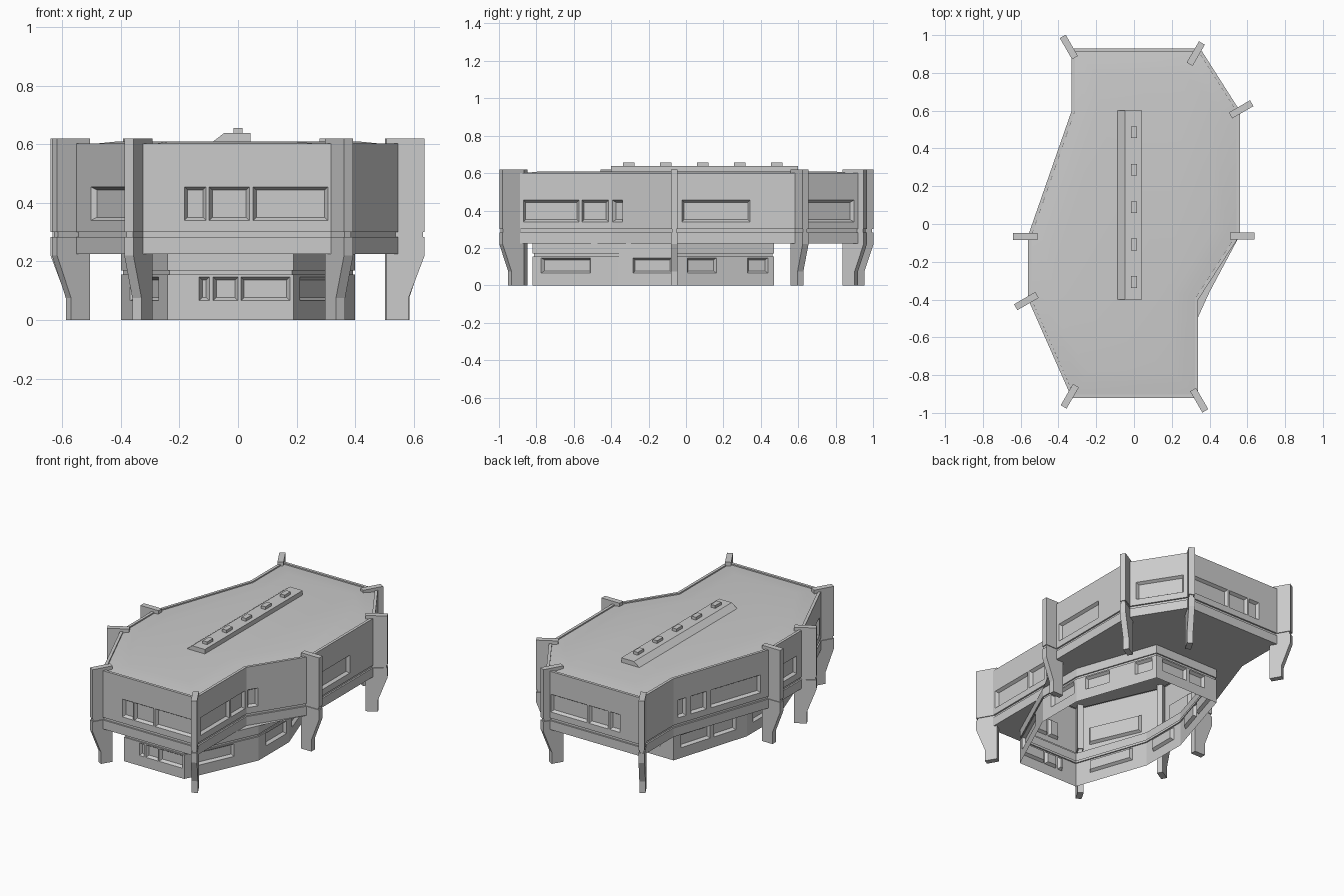
import bpy, bmesh
from math import cos, sin, radians
from mathutils import Vector, Matrix

if "Cube" in bpy.data.objects:
    bpy.data.objects.remove(bpy.data.objects["Cube"])

# Plan outlines, counter-clockwise from the front-left corner
UPPER = [(-.33, -.92), (.34, -.92), (.34, -.40), (.56, -.06), (.56, .60),
         (.35, .93), (-.33, .93), (-.33, .60), (-.56, -.06), (-.56, -.40)]
LOWER = [(-.24, -.82), (.19, -.82), (.40, -.36), (.40, -.05),
         (.22, .47), (-.24, .47), (-.40, -.05), (-.40, -.36)]

# Window spans per wall, as fractions along the wall
UPPER_WIN = [[(.22, .33), (.345, .55), (.57, .95)], [(.10, .67), (.70, .97)], [(.02, .18)],
             [(.06, .61)], [(.15, .90)], [(.05, .43), (.45, .65), (.67, .78)], [],
             [(.05, .13), (.18, .34), (.39, .90)], [(.25, .80)], [(.25, .85)]]
LOWER_WIN = [[(.25, .33), (.36, .56), (.58, .97)], [(.10, .67)], [(.25, .92)],
             [(.11, .41), (.73, .94)], [(.10, .50), (.55, .80)], [(.1, .5), (.55, .85)],
             [(.2, .8)], [(.2, .8)]]


def finish(name, bm, weld=True):
    if weld:
        bmesh.ops.remove_doubles(bm, verts=bm.verts, dist=1e-5)
    me = bpy.data.meshes.new(name)
    bm.to_mesh(me)
    bm.free()
    ob = bpy.data.objects.new(name, me)
    bpy.context.collection.objects.link(ob)
    return ob


def face(bm, pts):
    return bm.faces.new([bm.verts.new(p) for p in pts])


def inset(poly, d):
    """Mitred inward offset of a plan outline."""
    out = []
    for i, p in enumerate(poly):
        p, a, b = Vector(p), Vector(poly[i - 1]), Vector(poly[(i + 1) % len(poly)])
        u, v = (p - a).normalized(), (b - p).normalized()
        n1, n2 = Vector((-u.y, u.x)), Vector((-v.y, v.x))
        out.append(tuple(p + (n1 + n2) * d / (1 + n1.dot(n2))))
    return out


def strips(bm, poly, profile):
    """Sweep (inset, z) steps round the outline."""
    for (d0, z0), (d1, z1) in zip(profile, profile[1:]):
        lo, hi = inset(poly, d0), inset(poly, d1)
        for i in range(len(poly)):
            j = (i + 1) % len(poly)
            face(bm, [(*lo[i], z0), (*lo[j], z0), (*hi[j], z1), (*hi[i], z1)])


def window_wall(bm, a, b, spans, zs, depth=.018, frame=.011):
    """One wall panel with bevelled window recesses."""
    a, b = Vector((*a, 0)), Vector((*b, 0))
    length = (b - a).length
    t = (b - a) / length
    inward = Vector((-t.y, t.x, 0))

    def pt(u, z, d=0):
        return a + t * u + inward * d + Vector((0, 0, z))

    cuts = [0] + [f * length for s in spans for f in s] + [length]
    for c, (u0, u1) in enumerate(zip(cuts, cuts[1:])):
        for r, (z0, z1) in enumerate(zip(zs, zs[1:])):
            outer = [pt(u0, z0), pt(u1, z0), pt(u1, z1), pt(u0, z1)]
            if r == 1 and c % 2:
                k = frame
                inner = [pt(u0 + k, z0 + k, depth), pt(u1 - k, z0 + k, depth),
                         pt(u1 - k, z1 - k, depth), pt(u0 + k, z1 - k, depth)]
                for i in range(4):
                    j = (i + 1) % 4
                    face(bm, [outer[i], outer[j], inner[j], inner[i]])
                face(bm, inner)
            else:
                face(bm, outer)


def storey(name, poly, wins, zs, profiles):
    bm = bmesh.new()
    for i, spans in enumerate(wins):
        window_wall(bm, poly[i], poly[(i + 1) % len(poly)], spans, zs)
    for prof in profiles:
        strips(bm, poly, prof)
    return finish(name, bm)


# Upper storey: skirt, groove, window wall, rim
storey("upper_storey", UPPER, UPPER_WIN, [.30, .34, .455, .602],
       [[(0, .225), (0, .283), (.01, .283), (.01, .30), (0, .30)],
        [(0, .602), (.018, .602), (.018, .594)]])

# Lower storey, open underneath
storey("lower_storey", LOWER, LOWER_WIN, [0, .066, .147, .155],
       [[(0, .155), (.008, .155), (.008, .17), (0, .17), (0, .225)]])

# Overhang soffit between the two outlines
bm = bmesh.new()
for poly in (UPPER, LOWER):
    vs = [bm.verts.new((*p, .225)) for p in poly]
    for i in range(len(vs)):
        bm.edges.new((vs[i - 1], vs[i]))
bmesh.ops.triangle_fill(bm, use_beauty=True, use_dissolve=False, edges=bm.edges[:])
for f in bm.faces:
    f.normal_update()
    if f.normal.z > 0:
        f.normal_flip()
finish("overhang_soffit", bm, False)

# Softly crowned roof
bm = bmesh.new()
strips(bm, UPPER, [(.018, .594), (.07, .602), (.14, .609)])
face(bm, [(*p, .609) for p in inset(UPPER, .14)])
roof = finish("roof", bm)
for p in roof.data.polygons:
    p.use_smooth = True


def prism(bm, profile, width, mat):
    """Extrude an (r, z) profile sideways, centred."""
    lo = [mat @ Vector((r, -width / 2, z)) for r, z in profile]
    hi = [mat @ Vector((r, width / 2, z)) for r, z in profile]
    face(bm, lo)
    face(bm, hi[::-1])
    for i in range(len(lo)):
        face(bm, [lo[i - 1], hi[i - 1], hi[i], lo[i]])


# Buttress pillars: tapered leg, neck, upper fin
LEG = [(-.065, 0), (.01, 0), (.01, .075), (.065, .22), (.065, .283), (-.065, .283)]
NECK = [(-.059, .283), (.059, .283), (.059, .30), (-.059, .30)]
FIN = [(-.065, .30), (.065, .30), (.065, .62), (-.065, .62)]
PILLARS = [(-.345, .937, 120), (.327, .902, 60), (.567, .607, 30), (.572, -.063, 0),
           (.345, -.933, -60), (-.34, -.912, 240), (-.57, -.408, 210), (-.575, -.066, 180)]
for n, (x, y, ang) in enumerate(PILLARS, 1):
    bm = bmesh.new()
    m = Matrix.Translation((x, y, 0)) @ Matrix.Rotation(radians(ang), 4, 'Z')
    prism(bm, LEG, .036, m)
    prism(bm, NECK, .026, m)
    prism(bm, FIN, .036, m)
    finish(f"pillar_{n}", bm)

# Roof ridge with one sloped side, and its vent boxes
bm = bmesh.new()
prism(bm, [(-.09, .606), (.043, .606), (.043, .638), (-.048, .638)], 1.0,
      Matrix.Translation((0, .10, 0)))
finish("roof_ridge", bm)
for n in range(5):
    bm = bmesh.new()
    prism(bm, [(-.016, .638), (.016, .638), (.016, .656), (-.016, .656)], .062,
          Matrix.Translation((0, -.307 + n * .198, 0)))
    finish(f"roof_vent_{n + 1}", bm)
